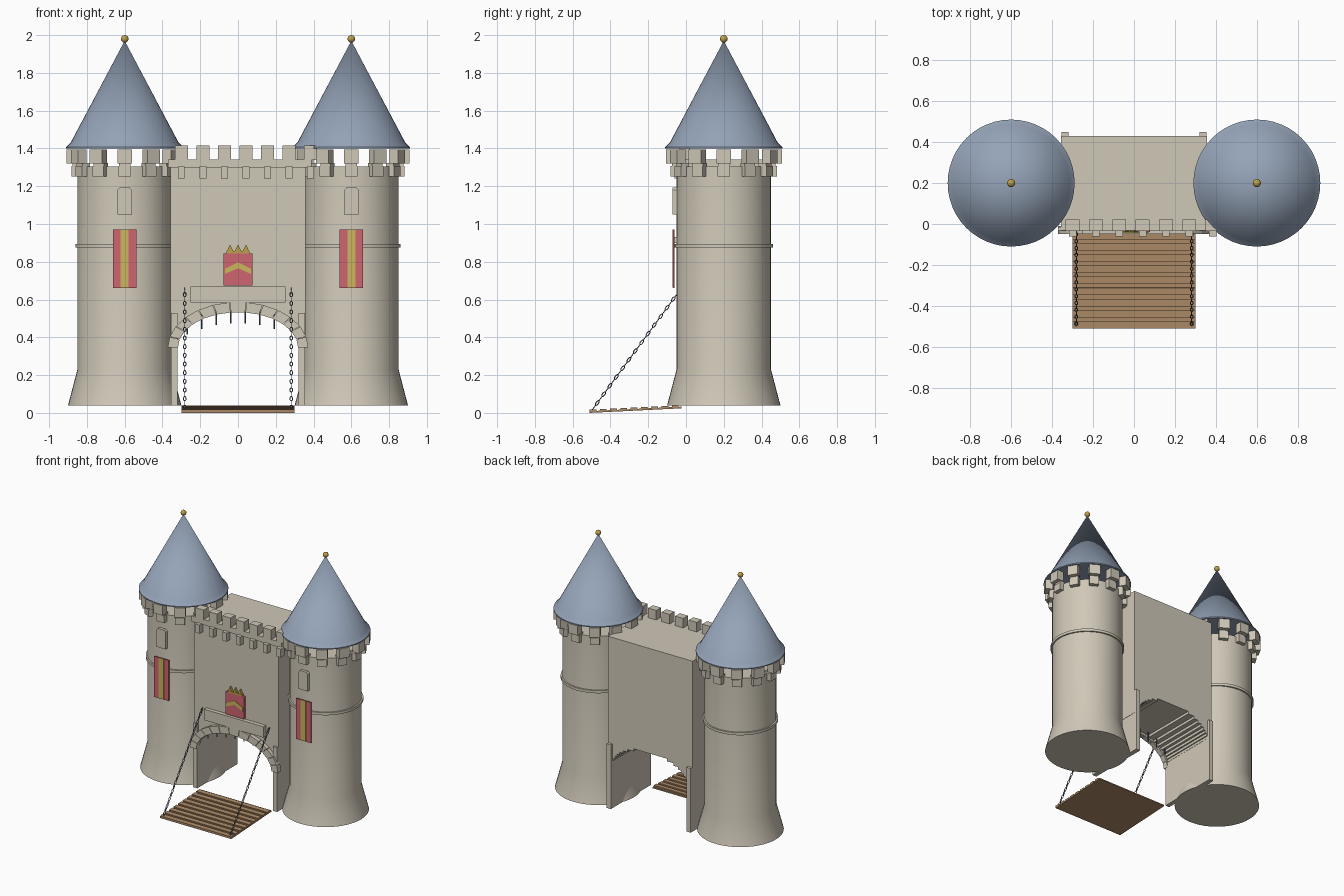
import bpy, bmesh, math
from mathutils import Vector, Matrix

cube = bpy.data.objects.get("Cube")
if cube:
    bpy.data.objects.remove(cube)


def material(name, rgb):
    m = bpy.data.materials.new(name)
    m.use_nodes = True
    m.diffuse_color = (*rgb, 1)
    m.node_tree.nodes["Principled BSDF"].inputs["Base Color"].default_value = (*rgb, 1)
    return m


STONE = material("stone", (0.63, 0.58, 0.48))
SLATE = material("blue slate", (0.30, 0.37, 0.48))
RED = material("banner red", (0.62, 0.13, 0.16))
YELLOW = material("banner yellow", (0.60, 0.47, 0.11))
GOLD = material("finial gold", (0.52, 0.36, 0.07))
WOOD = material("wood", (0.42, 0.26, 0.14))
IRON = material("iron", (0.11, 0.13, 0.17))


def finish(name, bm, mat, smooth=False):
    bmesh.ops.recalc_face_normals(bm, faces=bm.faces[:])
    mesh = bpy.data.meshes.new(name)
    bm.to_mesh(mesh)
    bm.free()
    mesh.materials.append(mat)
    ob = bpy.data.objects.new(name, mesh)
    bpy.context.collection.objects.link(ob)
    if smooth:
        bpy.ops.object.select_all(action='DESELECT')
        ob.select_set(True)
        bpy.context.view_layer.objects.active = ob
        bpy.ops.object.shade_smooth_by_angle(angle=math.radians(30))
    return ob


def add_box(bm, x, y, z, matrix=Matrix()):
    """Box from three (low, high) ranges."""
    mid = Vector([(a + b) / 2 for a, b in (x, y, z)])
    size = [b - a for a, b in (x, y, z)]
    bmesh.ops.create_cube(bm, size=1, matrix=matrix @ Matrix.Translation(mid) @ Matrix.Diagonal((*size, 1)))


def box(name, mat, x, y, z, matrix=Matrix()):
    bm = bmesh.new()
    add_box(bm, x, y, z, matrix)
    return finish(name, bm, mat)


def add_prism(bm, outline, y0, y1):
    """Extrude an x-z outline from y0 to y1."""
    face = bm.faces.new([bm.verts.new((x, y0, z)) for x, z in outline])
    ext = bmesh.ops.extrude_face_region(bm, geom=[face])["geom"]
    bmesh.ops.translate(bm, vec=(0, y1 - y0, 0), verts=[v for v in ext if isinstance(v, bmesh.types.BMVert)])


def prism(name, mat, outline, y0, y1):
    bm = bmesh.new()
    add_prism(bm, outline, y0, y1)
    return finish(name, bm, mat)


def lathe(name, mat, profile, x, y):
    bm = bmesh.new()
    vs = [bm.verts.new((r, 0, z)) for r, z in profile]
    es = [bm.edges.new(p) for p in zip(vs, vs[1:])]
    bmesh.ops.spin(bm, geom=vs + es, cent=(0, 0, 0), axis=(0, 0, 1), angle=math.tau, steps=48)
    bmesh.ops.remove_doubles(bm, verts=bm.verts[:], dist=0.0005)
    bmesh.ops.translate(bm, verts=bm.verts[:], vec=(x, y, 0))
    return finish(name, bm, mat, smooth=True)


# Towers
TY = 0.2
for side, s in (("left", 1), ("right", -1)):
    cx = 0.6 * s
    lathe(side + "_tower", STONE, [(0, .04), (.3, .04), (.25, .23), (.25, 1.305), (0, 1.305)], cx, TY)
    lathe(side + "_tower_band", STONE, [(.245, .875), (.261, .875), (.261, .895), (.245, .895)], cx, TY)
    lathe(side + "_roof", SLATE, [(0, 1.4), (.31, 1.4), (.31, 1.407), (.285, 1.432), (0, 1.97)], cx, TY)

    # Ring of corbels and merlons under the roof
    for part, r, half, z in (("corbels", (.24, .281), .033, (1.252, 1.306)),
                             ("merlons", (.255, .307), .039, (1.306, 1.395))):
        bm = bmesh.new()
        for i in range(12):
            turn = Matrix.Translation((cx, TY, 0)) @ Matrix.Rotation(math.tau * i / 12, 4, 'Z')
            if part == "merlons":
                add_box(bm, r, (-half, half), (1.321, z[1]), turn)
                add_box(bm, (.23, .275), (-half * .8, half * .8), (1.3, 1.322), turn)
            else:
                add_box(bm, r, (-half, half), z, turn)
        finish(side + "_tower_" + part, bm, STONE)

    # Gold ball
    bm = bmesh.new()
    bmesh.ops.create_uvsphere(bm, u_segments=16, v_segments=10, radius=.02,
                              matrix=Matrix.Translation((cx, TY, 1.98)))
    finish(side + "_finial", bm, GOLD, smooth=True)

    # Window surround with a recessed panel
    top = [(cx - .038, 1.05), (cx + .038, 1.05), (cx + .038, 1.18), (cx + .026, 1.193),
           (cx - .026, 1.193), (cx - .038, 1.18)]
    prism(side + "_window", STONE, top, -.072, -.03)

    # Hanging banner with a centre stripe
    box(side + "_banner", RED, (cx - .062, cx + .062), (-.068, -.06), (.66, .97))
    box(side + "_banner_stripe", YELLOW, (cx - .021, cx + .021), (-.071, -.067), (.665, .97))
    box(side + "_banner_rod", STONE, (cx - .02, cx + .02), (-.061, -.04), (.9, .93))

# Gatehouse wall with a stepped vault
HALF, SPRING, CROWN, STEPS = .325, .345, .54, 10
vault = []
for i in range(STEPS):
    x = HALF * math.sqrt(1 - (i / STEPS) ** 2)
    vault += [(x, SPRING + (CROWN - SPRING) * k / STEPS) for k in (i, i + 1)]
outline = [(-.357, SPRING), (-.357, 1.342), (.357, 1.342), (.357, SPRING)]
prism("gate_wall", STONE, outline + vault + [(-x, z) for x, z in reversed(vault)], -.02, .43)
for side, s in (("left", 1), ("right", -1)):
    box(side + "_gate_pier", STONE, sorted((.32 * s, .355 * s)), (-.035, .45), (.04, .53))

# Arch stones around the opening
bm = bmesh.new()
N = 13
for i in range(N):
    a, b = (math.pi * (i + k) / N for k in (.02, .98))
    ring = [(.318, .188, a), (.372, .242, a), (.372, .242, b), (.318, .188, b)]
    add_prism(bm, [(rx * math.cos(t), SPRING + rz * math.sin(t)) for rx, rz, t in ring], -.05, -.01)
finish("arch_stones", bm, STONE)

# Wall parapet, merlons and corbels
box("parapet_strip", STONE, (-.37, .39), (-.032, -.015), (1.3, 1.342))
merlons, corbels = bmesh.new(), bmesh.new()
for i in range(7):
    x = -.3 + .114 * i
    add_box(merlons, (x - .034, x + .034), (-.035, .022), (1.34, 1.415))
    add_box(corbels, (x - .018, x + .018), (-.06, -.015), (1.24, 1.305))
finish("wall_merlons", merlons, STONE)
finish("wall_corbels", corbels, STONE)

# Raised portcullis spikes
bm = bmesh.new()
for i in range(7):
    x = -.268 + .0765 * i
    base = Matrix.Translation((x, .02, .53 - .06 * (x / .27) ** 2))
    bmesh.ops.create_cone(bm, cap_ends=True, segments=8, radius1=.004, radius2=.004, depth=.11, matrix=base)
finish("portcullis_spikes", bm, IRON)

# Lintel panel and shield above the arch
box("lintel_panel", STONE, (-.252, .252), (-.05, -.015), (.585, .668))
box("shield", RED, (-.078, .078), (-.04, -.015), (.675, .845))
right = [(.07, .735), (.07, .762), (0, .797)]
prism("shield_chevron", YELLOW,
      right + [(-x, z) for x, z in reversed(right[:2])] + [(0, .766)], -.044, -.036)
bm = bmesh.new()
add_box(bm, (-.06, .06), (-.04, -.02), (.845, .858))
for x in (-.042, 0, .042):
    add_prism(bm, [(x - .017, .856), (x + .017, .856), (x, .892)], -.038, -.022)
finish("shield_crown", bm, GOLD)

# Lowered drawbridge: sloping deck with raised planks
slope = Matrix.Translation((0, -.51, 0)) @ Matrix.Rotation(math.atan2(.024, .485), 4, 'X')
bm = bmesh.new()
add_box(bm, (-.3, .3), (0, .487), (0, .009), slope)
for i in range(9):
    y = .0545 * i
    add_box(bm, (-.3, .3), (y, y + .036), (.008, .017), slope)
finish("drawbridge", bm, WOOD)

# Chains of alternating oval links
start, end, LINKS = Vector((0, -.495, .018)), Vector((0, -.025, .66)), 28
run = end - start
aim = run.to_track_quat('X', 'Z').to_matrix().to_4x4()
for side, s in (("left", 1), ("right", -1)):
    bm = bmesh.new()
    for i in range(LINKS):
        place = (Matrix.Translation(start + run * (i + .5) / LINKS + Vector((.282 * s, 0, 0))) @ aim
                 @ Matrix.Rotation(math.pi / 2 * (i % 2), 4, 'X'))
        rings = []
        for j in range(12):
            t = math.tau * j / 12
            out = Vector((math.cos(t), math.sin(t), 0))
            mid = Vector((.0145 * out.x, .0065 * out.y, 0))
            rings.append([bm.verts.new(place @ (mid + .0028 * (out * math.cos(u) + Vector((0, 0, math.sin(u))))))
                          for u in (math.tau * k / 6 for k in range(6))])
        for j in range(12):
            a, b = rings[j], rings[(j + 1) % 12]
            for k in range(6):
                n = (k + 1) % 6
                bm.faces.new((a[k], a[n], b[n], b[k]))
    finish(side + "_chain", bm, IRON, smooth=True)
